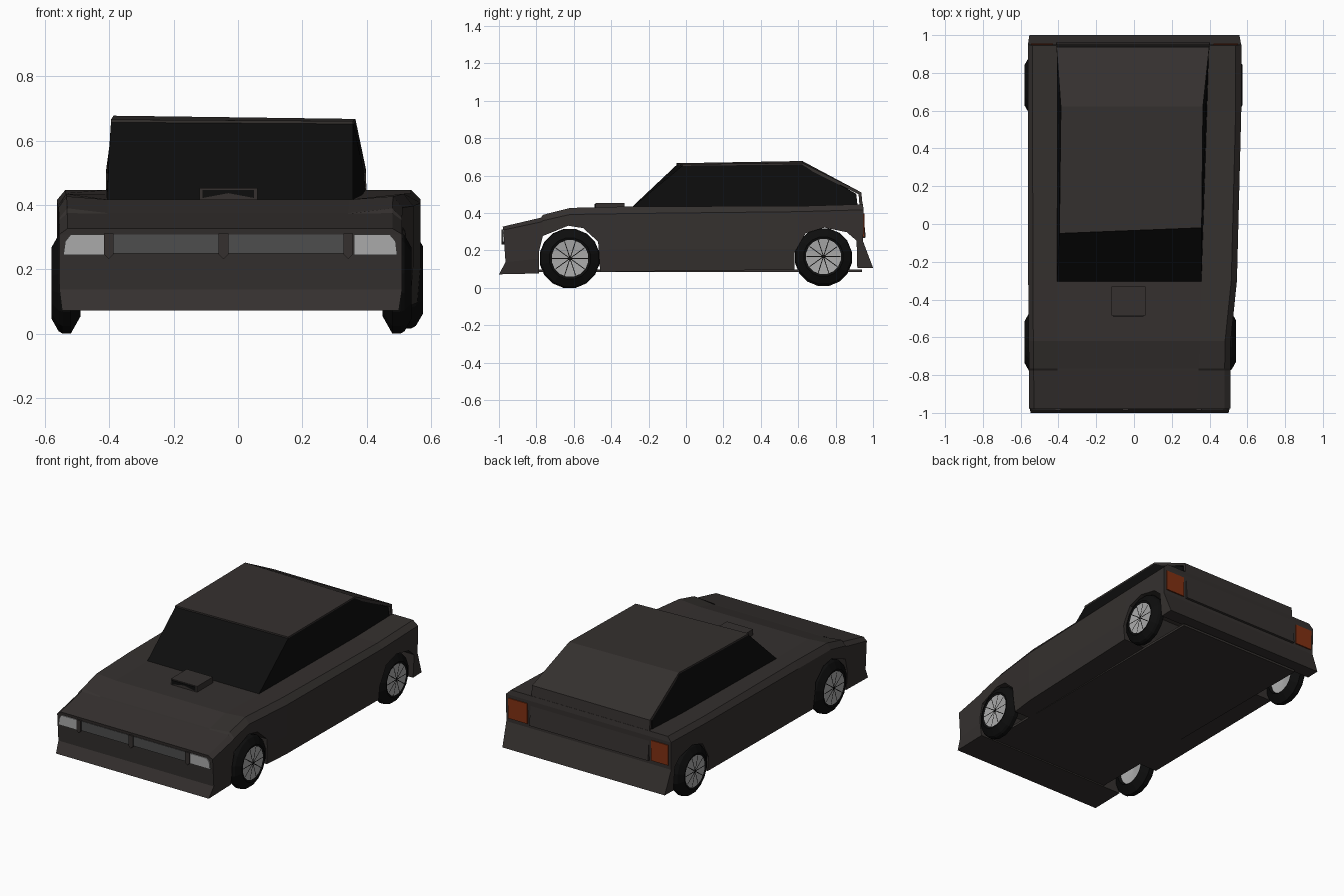
import bpy, math

if "Cube" in bpy.data.objects:
    bpy.data.objects.remove(bpy.data.objects["Cube"])


def material(name, r, g, b):
    m = bpy.data.materials.new(name)
    m.diffuse_color = (r, g, b, 1)
    m.use_nodes = True
    m.node_tree.nodes["Principled BSDF"].inputs["Base Color"].default_value = m.diffuse_color
    return m


PAINT = material("paint", 0.035, 0.030, 0.028)
BLACK = material("black", 0.004, 0.004, 0.004)
GRILLE = material("grille_grey", 0.075, 0.075, 0.075)
LAMP = material("lamp_white", 0.4, 0.4, 0.4)
RED = material("tail_red", 0.22, 0.03, 0.006)
RIM = material("rim_grey", 0.4, 0.4, 0.4)


def make(name, verts, faces, *mats):
    me = bpy.data.meshes.new(name)
    me.from_pydata(verts, [], faces)
    ob = bpy.data.objects.new(name, me)
    bpy.context.collection.objects.link(ob)
    for m in mats:
        me.materials.append(m)
    bpy.context.view_layer.objects.active = ob
    ob.select_set(True)
    bpy.ops.object.mode_set(mode='EDIT')
    bpy.ops.mesh.select_all(action='SELECT')
    bpy.ops.mesh.normals_make_consistent(inside=False)
    bpy.ops.object.mode_set(mode='OBJECT')
    ob.select_set(False)
    return ob


def prism_x(name, pts, x0, x1, *mats):
    """Extrude a (y, z) outline from x0 to x1."""
    n = len(pts)
    verts = [(x, y, z) for x in (x0, x1) for y, z in pts]
    faces = [(i, (i + 1) % n, (i + 1) % n + n, i + n) for i in range(n)]
    faces += [tuple(range(n))[::-1], tuple(range(n, 2 * n))]
    return make(name, verts, faces, *mats)


def prism_y(name, pts, y0, y1, *mats):
    """Extrude an (x, z) outline from y0 to y1."""
    n = len(pts)
    verts = [(x, y, z) for y in (y0, y1) for x, z in pts]
    faces = [(i, (i + 1) % n, (i + 1) % n + n, i + n) for i in range(n)]
    faces += [tuple(range(n)), tuple(range(n, 2 * n))[::-1]]
    return make(name, verts, faces, *mats)


def rect(a0, a1, b0, b1):
    return [(a0, b0), (a1, b0), (a1, b1), (a0, b1)]


# Body shell: y, hood z, shoulder z, belt z, crease z, bottom z, left x, right x
stations = [
    (-0.98, .330, .330, .312, .14, .075, -.555, .510),
    (-0.775, .376, .378, .355, .16, .080, -.556, .510),
    (-0.765, .378, .393, .362, .16, .080, -.556, .510),
    (-0.62, .420, .430, .395, .20, .085, -.558, .512),
    (-0.30, .420, .438, .400, .21, .090, -.560, .545),
    (0.60, .435, .440, .410, .21, .100, -.562, .568),
    (0.95, .450, .450, .420, .25, .110, -.562, .568),
]
dy = {0: (-.02, .015, .003, 0, 0), len(stations) - 1: (.05, -.003, 0, -.005, -.005)}
verts, faces = [], []
for k, (y, zc, zs, zo, zm, zb, xl, xr) in enumerate(stations):
    d = dy.get(k, (0,) * 5)
    zz = (zb, zm, zo, zs, zc)
    inner_r = 0.345 + 0.055 * (y + 0.7) / 1.6
    left = (xl + .008, xl, xl, xl + .025, -.405)
    right = (xr - .010, xr, xr, xr - .03, inner_r)
    verts += [(left[i], y + d[i], zz[i]) for i in range(5)]
    verts += [(right[i], y + d[i], zz[i]) for i in (4, 3, 2, 1, 0)]
for k in range(len(stations) - 1):
    a, b = 10 * k, 10 * k + 10
    faces += [(a + i, a + (i + 1) % 10, b + (i + 1) % 10, b + i) for i in range(10)]
for a in (0, 10 * (len(stations) - 1)):
    faces += [(a + i, a + i + 1, a + 8 - i, a + 9 - i) for i in range(4)]
body = make("body", verts, faces, PAINT)

# Wheel arches cut through the body
arches = [
    [(-.785, -.05), (-.785, .20), (-.765, .28), (-.63, .335), (-.55, .322), (-.47, .25), (-.45, -.05)],
    [(.58, -.05), (.58, .19), (.64, .295), (.74, .325), (.86, .30), (.912, .255), (.92, -.05)],
]
for pts in arches:
    cutter = prism_x("arch_cutter", pts, -0.8, 0.8, PAINT)
    cutter.hide_render = True
    mod = body.modifiers.new("arch", 'BOOLEAN')
    mod.operation, mod.solver, mod.object = 'DIFFERENCE', 'EXACT', cutter
    bpy.context.view_layer.objects.active = body
    bpy.ops.object.modifier_apply(modifier=mod.name)
    bpy.data.objects.remove(cutter)

# Floor pan bridging the arches
prism_x("floor_pan", rect(-.80, .94, .088, .102), -.43, .41, PAINT)

# Cabin glass and the painted roof with hatch; the right side tapers forward
L = [(-.408, -.31, .415), (-.395, -.05, .660), (-.387, .62, .672), (-.405, .91, .505), (-.41, .92, .42)]
R = [(.357, -.31, .415), (.358, -.02, .655), (.365, .62, .662), (.392, .91, .505), (.398, .92, .42)]
make("cabin_glass", L + R,
     [(0, 1, 2, 3, 4), (9, 8, 7, 6, 5)] + [(i, (i + 1) % 5, (i + 1) % 5 + 5, i + 5) for i in range(5)], BLACK)
hatch_l = L[1:3] + [(-.41, .93, .508), (-.412, .952, .27)]
hatch_r = R[1:3] + [(.398, .93, .508), (.402, .952, .27)]
roof = make("roof_and_hatch", hatch_l + hatch_r,
            [(i, i + 4, i + 5, i + 1) for i in range(3)], PAINT)
solid = roof.modifiers.new("thickness", 'SOLIDIFY')
solid.thickness, solid.offset = 0.018, 0

# Hood scoop with pinched front
prism_y("hood_scoop", [(-.12, .41), (.06, .41), (.06, .456), (-.12, .456)], -.485, -.33, PAINT)
prism_y("scoop_mouth", [(-.11, .425), (-.03, .44), (.05, .425), (.05, .45), (-.03, .44), (-.11, .45)][:2]
        + [(.05, .425), (.05, .45), (-.11, .45)], -.489, -.484, BLACK)

# Front light band
prism_y("left_headlight", [(-.543, .248), (-.41, .248), (-.41, .311), (-.52, .311), (-.537, .29)], -.982, -.95, LAMP)
prism_y("right_headlight", [(.36, .248), (.495, .248), (.49, .29), (.472, .311), (.36, .311)], -.982, -.95, LAMP)
for name, x0, x1 in (("left_grille", -.39, -.06), ("right_grille", -.03, .33)):
    prism_y(name, rect(x0, x1, .252, .311), -.980, -.95, GRILLE)
for i, x in enumerate((-.402, -.045, .343)):
    prism_y(f"grille_post_{i + 1}",
            [(x - .015, .25), (x, .235), (x + .015, .25), (x + .015, .315), (x - .015, .315)],
            -.987, -.95, PAINT)

# Tail lights
for name, x0, x1 in (("left_tail_light", -.545, -.43), ("right_tail_light", .42, .55)):
    prism_y(name, rect(x0, x1, .275, .40), .92, .955, RED)


# Wheels: turned tyre section with a shallow dished rim
def wheel(name, outer_x, side, y, z, r, n=16):
    prof = [(-.012, 0), (-.004, .62), (0, .70), (-.022, .95), (-.035, 1), (-.06, 1),
            (-.09, .66), (-.075, .60), (-.06, 0)]
    verts, faces = [], []
    for o, k in prof:
        for i in range(n):
            a = 2 * math.pi * (i + .5) / n
            rr = max(k, .01) * r
            verts.append((outer_x + side * o, y + rr * math.cos(a), z + rr * math.sin(a)))
    m = len(prof)
    for j in range(m - 1):
        faces += [(j * n + i, j * n + (i + 1) % n, (j + 1) * n + (i + 1) % n, (j + 1) * n + i) for i in range(n)]
    faces += [tuple(range(n)), tuple(range((m - 1) * n, m * n))]
    ob = make(name, verts, faces, BLACK, RIM)
    for p in ob.data.polygons:
        ring = p.index // n
        if ring in (0, m - 2, m - 1):
            p.material_index = 1
    # thin dark gaps between the spokes
    for s in range(5):
        a = math.pi * s / 5
        c, d = math.cos(a), math.sin(a)
        w, h = .0022, .60 * r
        x = outer_x - side * .003
        make(f"{name}_spoke_gap_{s + 1}",
             [(x, y + c * u - d * v, z + d * u + c * v)
              for u, v in ((-h, -w), (h, -w), (h, w), (-h, w))], [(0, 1, 2, 3)], BLACK)


wheel("front_left_wheel", -.58, -1, -.625, .160, .16)
wheel("front_right_wheel", .54, 1, -.62, .160, .16)
wheel("rear_left_wheel", -.58, -1, .735, .165, .155)
wheel("rear_right_wheel", .575, 1, .735, .170, .153)

# Rest on the ground
bpy.context.view_layer.update()
low = min((o.matrix_world @ v.co).z for o in bpy.data.objects if o.type == 'MESH' for v in o.data.vertices)
for o in bpy.data.objects:
    o.location.z -= low
